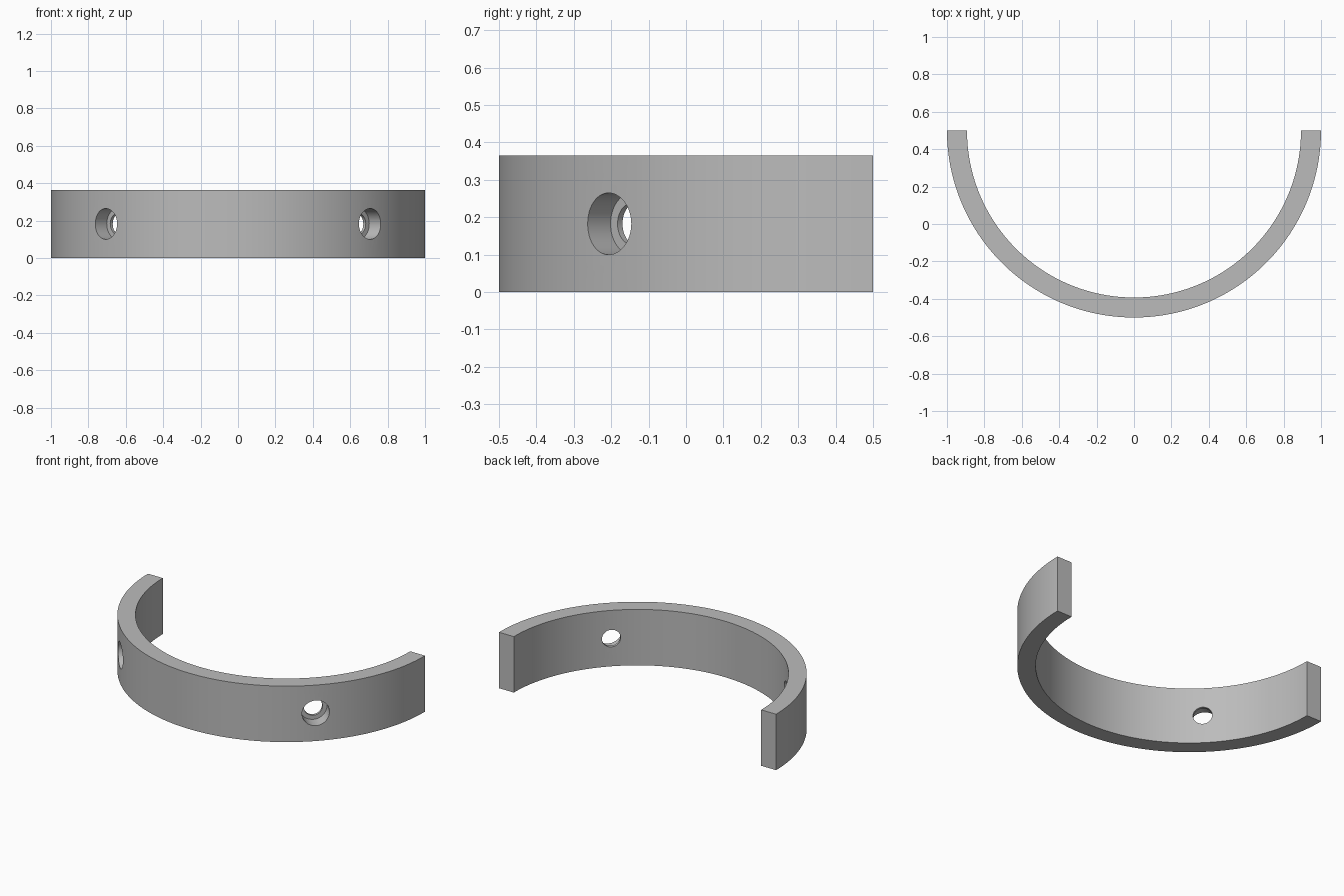
import bpy, bmesh, math
from mathutils import Matrix, Vector

if "Cube" in bpy.data.objects:
    bpy.data.objects.remove(bpy.data.objects["Cube"], do_unlink=True)

OUTER, INNER, HEIGHT = 1.0, 0.893, 0.365
CENTRE_Y = 0.5
SEGMENTS = 96
BORE_R, COUNTERBORE_R, LEDGE = 0.056, 0.0825, 0.91

grey = bpy.data.materials.new("plain grey")
grey.use_nodes = True
colour = (0.5, 0.5, 0.5, 1)
grey.diffuse_color = colour
grey.node_tree.nodes["Principled BSDF"].inputs["Base Color"].default_value = colour


def add_object(name, bm):
    bmesh.ops.recalc_face_normals(bm, faces=bm.faces)
    mesh = bpy.data.meshes.new(name)
    bm.to_mesh(mesh)
    bm.free()
    mesh.materials.append(grey)
    obj = bpy.data.objects.new(name, mesh)
    bpy.context.collection.objects.link(obj)
    return obj


# Half ring: a rectangular section swept through half a turn
bm = bmesh.new()
section = [bm.verts.new((r, CENTRE_Y, z))
           for r, z in ((INNER, 0), (OUTER, 0), (OUTER, HEIGHT), (INNER, HEIGHT))]
start = bm.faces.new(section)
bmesh.ops.spin(bm, geom=[start, *start.edges, *section], cent=(0, CENTRE_Y, 0),
               axis=(0, 0, 1), angle=-math.pi, steps=SEGMENTS)
half_ring = add_object("half_ring", bm)


# Stepped screw holes: cylinders along the radius, left and right
def drill(angle, radius, r_from, r_to):
    direction = Vector((math.cos(angle), math.sin(angle), 0))
    place = Matrix.Translation(
        Vector((0, CENTRE_Y, HEIGHT / 2)) + direction * (r_from + r_to) / 2)
    turn = direction.to_track_quat("Z", "Y").to_matrix().to_4x4()
    bm = bmesh.new()
    bmesh.ops.create_cone(bm, cap_ends=True, segments=48, radius1=radius,
                          radius2=radius, depth=r_to - r_from, matrix=place @ turn)
    cutter = add_object("hole_cutter", bm)
    cutter.hide_render = True
    mod = half_ring.modifiers.new("hole", "BOOLEAN")
    mod.operation, mod.solver, mod.object = "DIFFERENCE", "EXACT", cutter
    bpy.ops.object.modifier_apply(modifier=mod.name)
    bpy.data.objects.remove(cutter, do_unlink=True)


bpy.ops.object.select_all(action="DESELECT")
half_ring.select_set(True)
bpy.context.view_layer.objects.active = half_ring
for angle in (-math.pi / 4, -3 * math.pi / 4):
    drill(angle, BORE_R, 0.8, 1.1)
    drill(angle, COUNTERBORE_R, LEDGE, 1.1)

bpy.ops.object.shade_smooth_by_angle(angle=math.radians(30))
